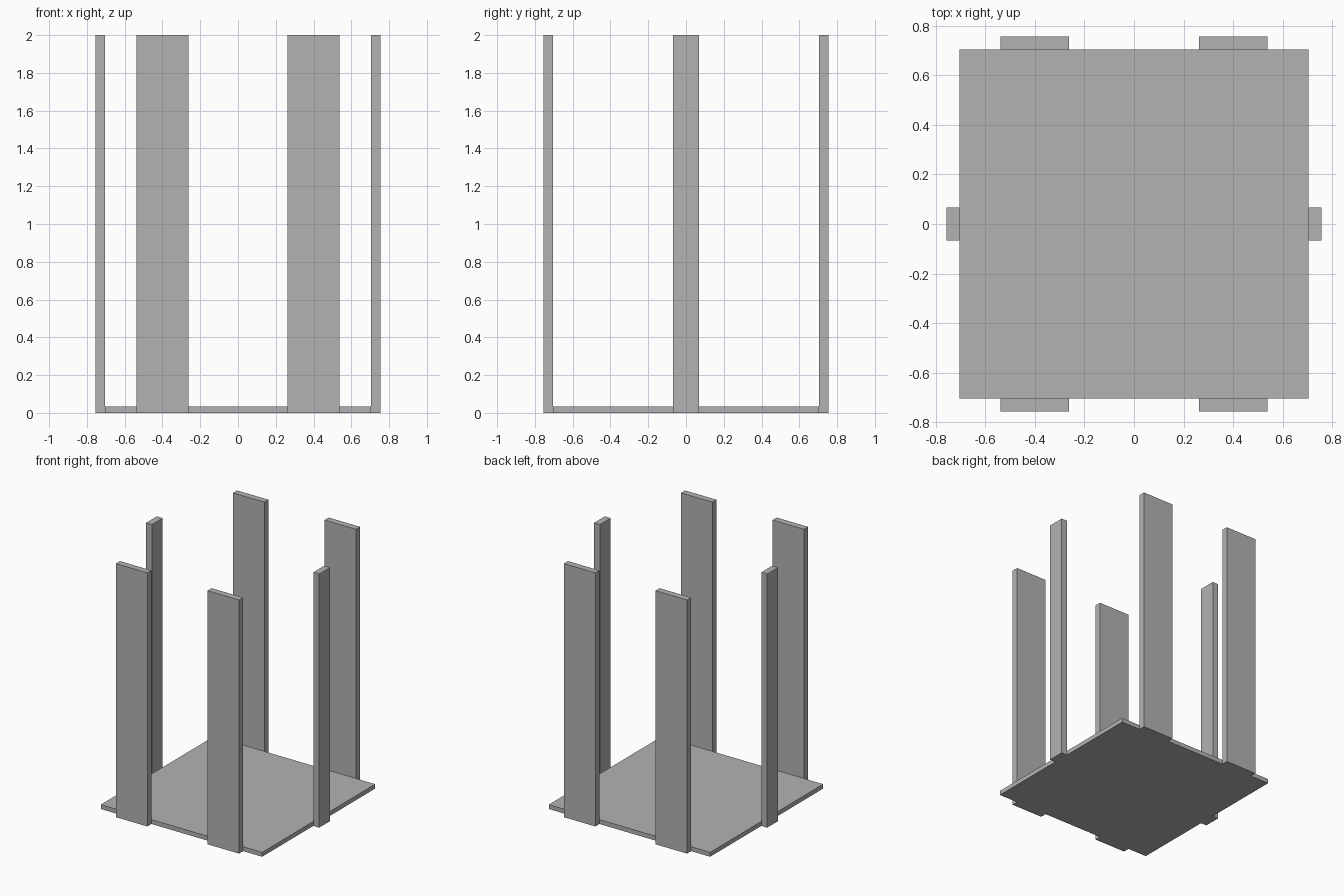
import bpy

cube = bpy.data.objects.get("Cube")
if cube:
    bpy.data.objects.remove(cube, do_unlink=True)

GREY = (0.45, 0.45, 0.45, 1.0)
grey = bpy.data.materials.new("plain_grey")
grey.use_nodes = True
grey.diffuse_color = GREY
grey.node_tree.nodes["Principled BSDF"].inputs["Base Color"].default_value = GREY

HALF = 0.704        # half width of the base plate
THICK = 0.051       # post thickness
HEIGHT = 2.0
BASE = 0.035        # base plate thickness
WIDE, NARROW = 0.275, 0.135
SPREAD = 0.4        # sideways offset of the wide posts


def box(name, x, y, size):
    """Box standing on the ground at (x, y)."""
    bpy.ops.mesh.primitive_cube_add(size=1, location=(x, y, size[2] / 2))
    obj = bpy.context.object
    obj.name = name
    obj.scale = size
    bpy.ops.object.transform_apply(location=False, rotation=False, scale=True)
    obj.data.materials.append(grey)


# Square base plate
box("base_plate", 0, 0, (2 * HALF, 2 * HALF, BASE))

edge = HALF + THICK / 2
for side, sx in (("left", 1), ("right", -1)):
    # Narrow post in the middle of each side
    box(f"{side}_post", sx * edge, 0, (THICK, NARROW, HEIGHT))
    # Wide posts at front and back
    for end, sy in (("front", -1), ("back", 1)):
        box(f"{end}_{side}_post", sx * SPREAD, sy * edge, (WIDE, THICK, HEIGHT))
